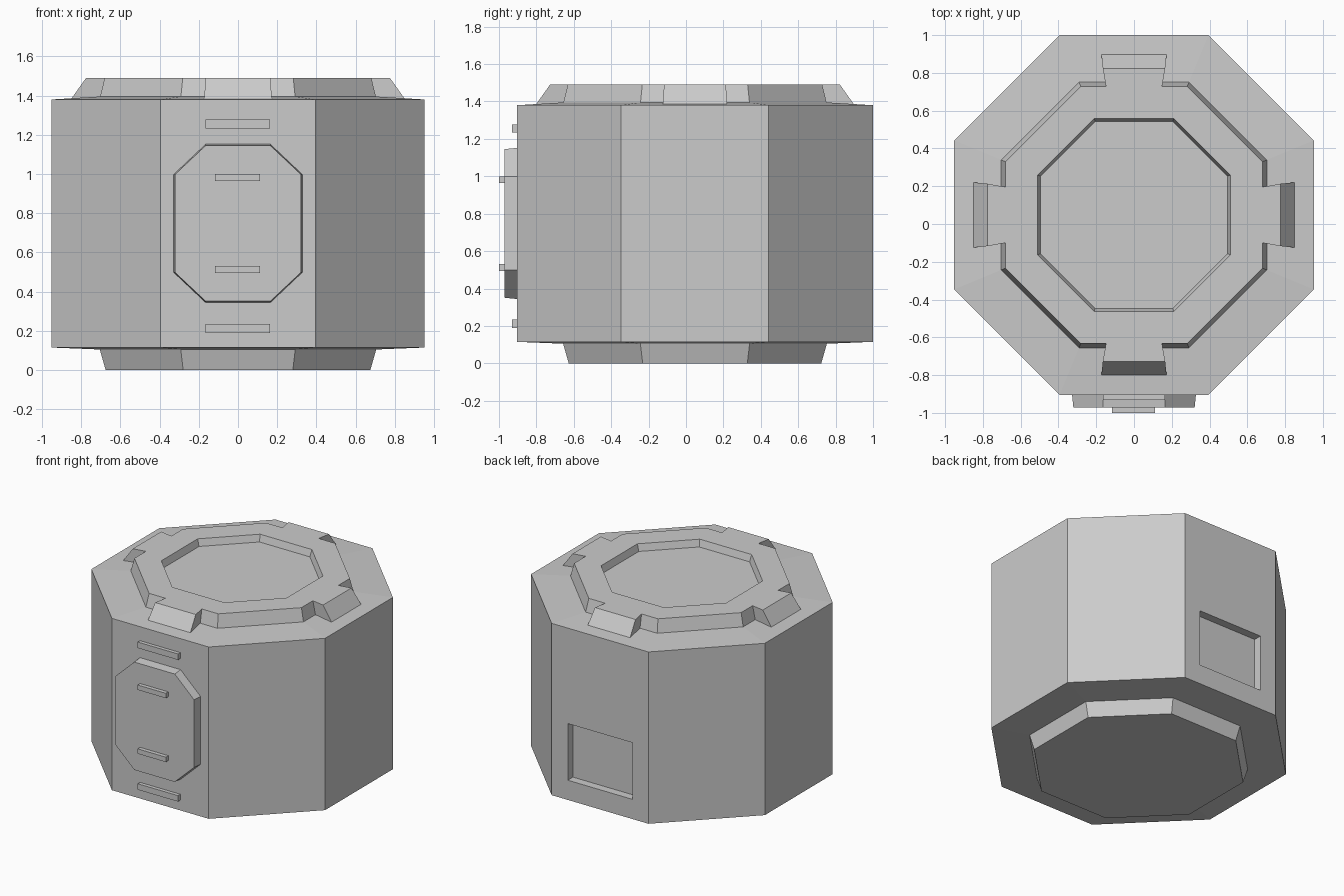
import bpy
import bmesh
import math
from mathutils import Matrix, Vector

if "Cube" in bpy.data.objects:
    bpy.data.objects.remove(bpy.data.objects["Cube"], do_unlink=True)

grey = bpy.data.materials.new("plain_grey")
grey.use_nodes = True
grey.diffuse_color = (0.6, 0.6, 0.6, 1)
grey.node_tree.nodes["Principled BSDF"].inputs["Base Color"].default_value = grey.diffuse_color

CENTRE_Y = 0.048
FRONT = CENTRE_Y - 0.952
BACK = CENTRE_Y + 0.952


def loft(name, loops):
    """Skin a stack of matching loops and cap both ends."""
    bm = bmesh.new()
    rings = [[bm.verts.new(p) for p in loop] for loop in loops]
    for low, high in zip(rings, rings[1:]):
        for i in range(len(low)):
            j = (i + 1) % len(low)
            bm.faces.new((low[i], low[j], high[j], high[i]))
    bm.faces.new(rings[0][::-1])
    bm.faces.new(rings[-1])
    bmesh.ops.recalc_face_normals(bm, faces=bm.faces)
    mesh = bpy.data.meshes.new(name)
    bm.to_mesh(mesh)
    bm.free()
    mesh.materials.append(grey)
    obj = bpy.data.objects.new(name, mesh)
    bpy.context.collection.objects.link(obj)
    return obj


def fourfold(side, z):
    """Repeat the outline of the +x side around the four sides."""
    loop = []
    for k in range(4):
        turn = Matrix.Rotation(k * math.pi / 2, 3, "Z")
        loop += [turn @ Vector((x, y, z)) + Vector((0, CENTRE_Y, 0)) for x, y in side]
    return loop


def octagon(apothem, z):
    half = apothem * math.tan(math.pi / 8)
    return fourfold([(apothem, -half), (apothem, half)], z)


def box(name, x, y, z):
    return loft(name, [[(x[0], y[0], h), (x[1], y[0], h), (x[1], y[1], h), (x[0], y[1], h)]
                       for h in z])


def cut(obj, cutter):
    mod = obj.modifiers.new("cut", "BOOLEAN")
    mod.operation = "DIFFERENCE"
    mod.solver = "EXACT"
    mod.object = cutter
    bpy.context.view_layer.objects.active = obj
    bpy.ops.object.modifier_apply(modifier=mod.name)
    bpy.data.objects.remove(cutter, do_unlink=True)


# Octagonal body with tapered foot and gently sloped shoulders
body = loft("body", [octagon(a, z) for a, z in
                     [(0.675, 0), (0.705, 0.105), (0.952, 0.115), (0.952, 1.38), (0.705, 1.395)]])
cut(body, box("recess_cutter", (-0.263, 0.263), (BACK - 0.06, BACK + 0.1), (0.26, 0.677)))


# Raised lid with four flared arms and a sunken centre
def lid_side(edge, tip, neck, flare):
    corner = edge * math.tan(math.pi / 8)
    half = [(edge, corner), (edge, neck), (tip, flare)]
    return [(x, -y) for x, y in half] + half[::-1]


lid = loft("lid", [fourfold(lid_side(0.707, 0.853, 0.152, 0.173), 1.38),
                   fourfold(lid_side(0.68, 0.775, 0.148, 0.165), 1.49)])
cut(lid, loft("well_cutter", [octagon(0.495, 1.44), octagon(0.51, 1.49), octagon(0.51, 1.6)]))


# Front hatch with clipped corners
def hatch_loop(y, shrink):
    w, h = 0.328 - shrink, 0.404 - shrink
    quarter = [(w, 0.25), (0.165, h)]
    pts = quarter + [(-x, z) for x, z in quarter[::-1]]
    pts += [(-x, -z) for x, z in pts]
    return [(x, y, z + 0.748) for x, z in pts]


loft("hatch", [hatch_loop(FRONT + 0.02, 0), hatch_loop(FRONT, 0), hatch_loop(FRONT - 0.067, 0.007)])

# Grab bars on the hatch and on the wall above and below it
for label, z in (("upper", 0.982), ("lower", 0.512)):
    box(label + "_hatch_handle", (-0.117, 0.112), (-1.0, FRONT - 0.06), (z - 0.018, z + 0.018))
for label, z in (("upper", 1.255), ("lower", 0.212)):
    box(label + "_wall_bar", (-0.165, 0.163), (FRONT - 0.027, FRONT + 0.01), (z - 0.022, z + 0.022))
